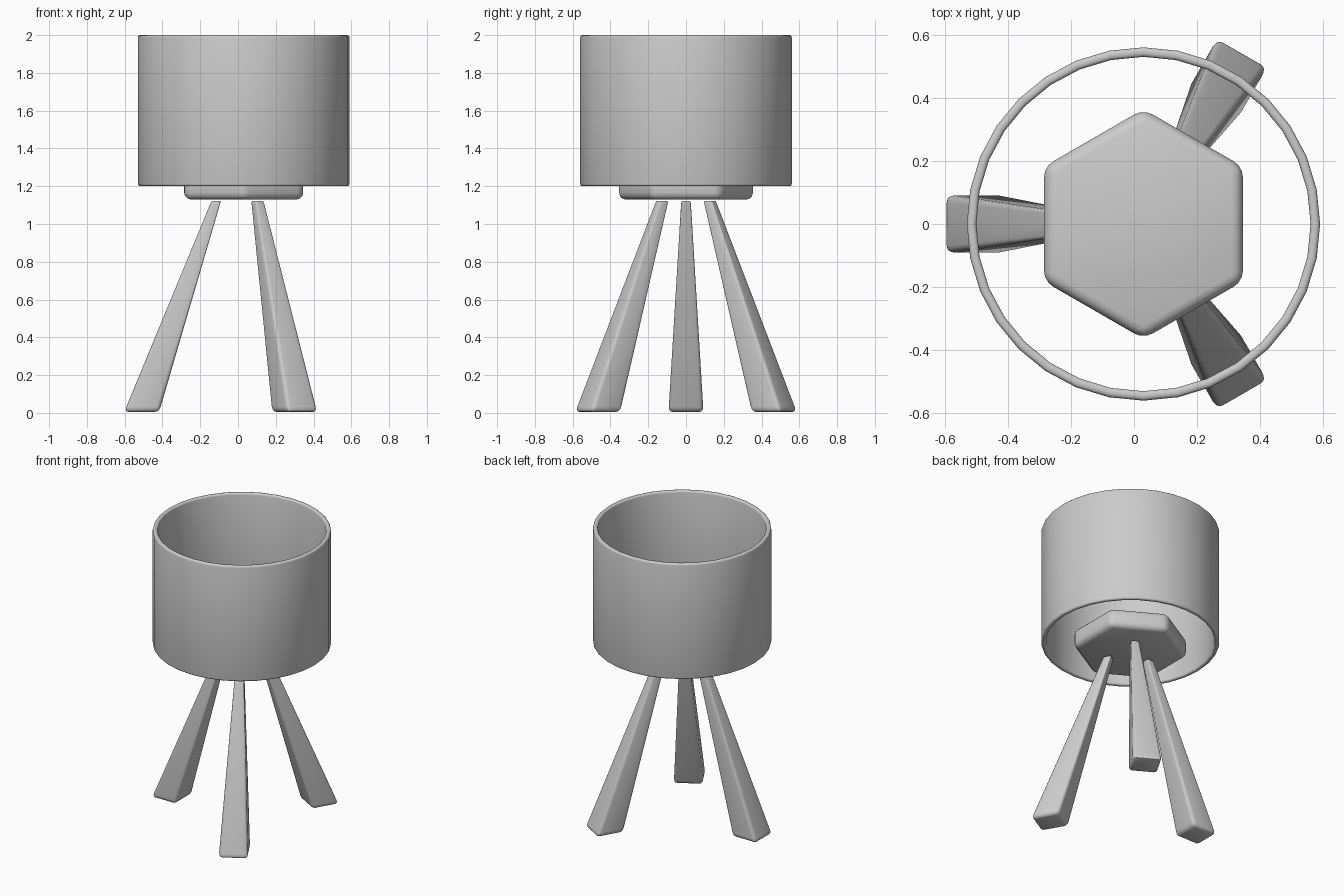
import bpy, bmesh, math

if "Cube" in bpy.data.objects:
    bpy.data.objects.remove(bpy.data.objects["Cube"])

CX = 0.03  # common vertical axis of the lamp


def finish(name, bm, angle=40):
    bmesh.ops.recalc_face_normals(bm, faces=bm.faces[:])
    mesh = bpy.data.meshes.new(name)
    bm.to_mesh(mesh)
    bm.free()
    obj = bpy.data.objects.new(name, mesh)
    bpy.context.collection.objects.link(obj)
    obj.location.x = CX
    bpy.ops.object.select_all(action='DESELECT')
    obj.select_set(True)
    bpy.context.view_layer.objects.active = obj
    bpy.ops.object.shade_smooth_by_angle(angle=math.radians(angle))
    return obj


def lathe(name, profile, sides):
    bm = bmesh.new()
    rings = []
    for i in range(sides):
        a = 2 * math.pi * i / sides
        rings.append([bm.verts.new((r * math.cos(a), r * math.sin(a), z)) for r, z in profile])
    n = len(profile)
    for i in range(sides):
        p, q = rings[i], rings[(i + 1) % sides]
        for k in range(n):
            bm.faces.new((p[k], q[k], q[(k + 1) % n], p[(k + 1) % n]))
    return finish(name, bm)


# Open drum shade with softly rounded rims
R_OUT, R_IN, Z0, Z1, B = 0.56, 0.53, 1.2, 2.0, 0.012
profile = []
for r, z, start in ((R_OUT - B, Z1 - B, 0), (R_IN + B, Z1 - B, 90),
                    (R_IN + B, Z0 + B, 180), (R_OUT - B, Z0 + B, 270)):
    for s in range(4):
        a = math.radians(start + 30 * s)
        profile.append((r + B * math.cos(a), z + B * math.sin(a)))
lathe("shade", profile, 32)

# Hexagonal plate under the shade
bm = bmesh.new()
bmesh.ops.create_cone(bm, cap_ends=True, segments=6, radius1=0.364, radius2=0.364, depth=0.13)
a0 = min(abs(v.co.x) for v in bm.verts)
if a0 > 0.01:  # points must face along y
    for v in bm.verts:
        v.co.x, v.co.y = -v.co.y, v.co.x
for v in bm.verts:
    v.co.z += 1.195
bmesh.ops.bevel(bm, geom=bm.edges[:], offset=0.035, segments=3, profile=0.5, affect='EDGES')
finish("plate", bm)


# Tapered splayed legs: a bevelled box remapped between foot and top sections
def leg(name, angle):
    bm = bmesh.new()
    bmesh.ops.create_cube(bm, size=1)
    bmesh.ops.bevel(bm, geom=bm.edges[:], offset=0.12, segments=3, profile=0.5, affect='EDGES')
    for v in bm.verts:
        x, y, z = v.co
        # keep the end rounding short along the leg
        if z < -0.38:
            t = (z + 0.5) / 0.12 * 0.025
        elif z > 0.38:
            t = 1 - (0.5 - z) / 0.12 * 0.015
        else:
            t = 0.025 + (z + 0.38) / 0.76 * 0.96
        mid = 0.54 + (0.145 - 0.54) * t
        size = 0.185 + (0.05 - 0.185) * t
        v.co = (mid + x * size, y * size, 0.005 + 1.118 * t)
    finish(name, bm).rotation_euler.z = math.radians(angle)


for name, angle in (("left_leg", 180), ("back_leg", 60), ("front_leg", -60)):
    leg(name, angle)
